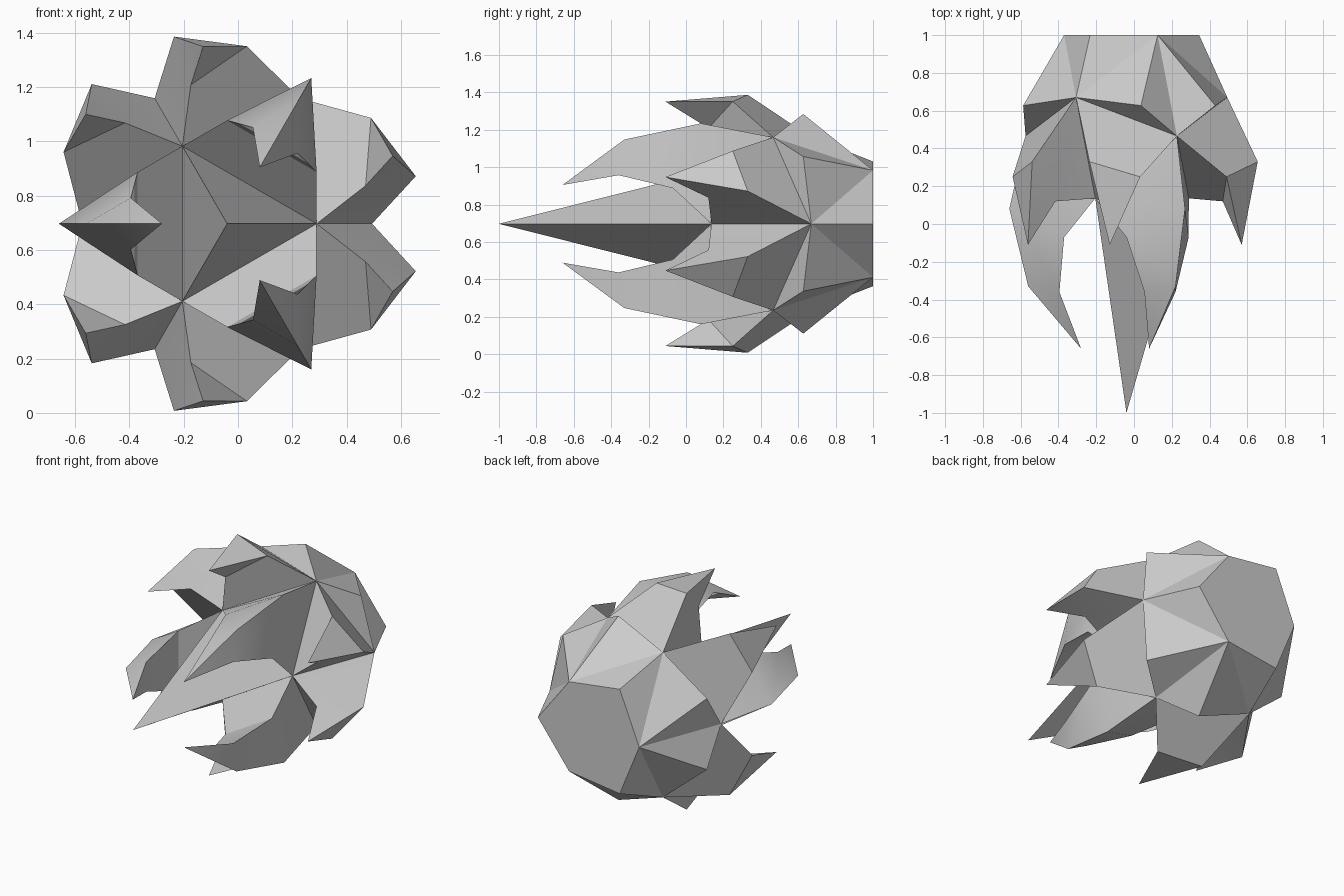
import bpy, bmesh
from math import radians, sin, cos
from mathutils import Matrix, Vector

if "Cube" in bpy.data.objects:
    bpy.data.objects.remove(bpy.data.objects["Cube"])

grey = bpy.data.materials.new("plain_grey")
grey.use_nodes = True
grey.diffuse_color = (0.6, 0.6, 0.6, 1)
grey.node_tree.nodes["Principled BSDF"].inputs["Base Color"].default_value = (0.6, 0.6, 0.6, 1)

AXIS = Matrix.Translation((-0.04, 0, 0.697))


def ring(radius, y, degrees):
    """Point on a ring round the front-to-back axis."""
    a = radians(degrees)
    return Vector((radius * cos(a), y, radius * sin(a)))


# The four rings of corners of a twenty-sided core
def front(deg): return ring(0.33, 0.136, deg)
def mid(deg): return ring(0.534, 0.466, deg)
def rear(deg): return ring(0.534, 0.67, deg)
def back(deg): return ring(0.33, 1.0, deg)


def spikes(name, base, sections, tip, turns=3, mirrored=False):
    """Loft a triangle through sections to a tip, repeated round the axis."""
    bm = bmesh.new()
    flips = (1, -1) if mirrored else (1,)
    for k in range(turns):
        for flip in flips:
            m = AXIS @ Matrix.Rotation(radians(120 * k), 4, 'Y') @ Matrix.Diagonal((1, 1, flip, 1))
            loops = [[bm.verts.new(m @ Vector(p)) for p in loop] for loop in [base] + sections]
            point = bm.verts.new(m @ Vector(tip))
            for low, high in zip(loops, loops[1:]):
                for i in range(3):
                    j = (i + 1) % 3
                    bm.faces.new((low[i], low[j], high[j], high[i]))
            for i in range(3):
                bm.faces.new((loops[-1][i], loops[-1][(i + 1) % 3], point))
            # close the base to orient the normals, then open it again
            cap = bm.faces.new(loops[0])
            bmesh.ops.recalc_face_normals(bm, faces=[f for f in bm.faces if f.is_valid])
            bmesh.ops.delete(bm, geom=[cap], context='FACES_ONLY')
    return finish(name, bm)


def finish(name, bm):
    bmesh.ops.remove_doubles(bm, verts=bm.verts[:], dist=0.0005)
    mesh = bpy.data.meshes.new(name)
    bm.to_mesh(mesh)
    bm.free()
    mesh.materials.append(grey)
    obj = bpy.data.objects.new(name, mesh)
    bpy.context.collection.objects.link(obj)
    return obj


parts = []

# Long straight spike on the front
parts.append(spikes("front_spike", [front(0), front(120), front(240)], [], (0, -1, 0), turns=1))

# Three long claws curving inwards round the spike
parts.append(spikes("long_claws", [front(120), front(240), mid(180)],
                    [[(-0.33, -0.07, 0.19), (-0.33, -0.07, -0.19), (-0.62, 0.08, 0)],
                     [(-0.355, -0.36, 0.095), (-0.355, -0.36, -0.095), (-0.52, -0.33, 0)]],
                    (-0.24, -0.66, 0)))

# Three mirrored pairs of short side claws
parts.append(spikes("side_claws", [front(0), mid(60), rear(0)],
                    [[(0.51, 0.12, 0.14), (0.53, 0.25, 0.39), (0.695, 0.33, 0.175)]],
                    (0.61, -0.11, 0.25), mirrored=True))

# Low leaning points behind the claws
parts.append(spikes("rear_points", [mid(60), rear(0), back(60)], [],
                    (0.47, 0.627, 0.36), mirrored=True))

# Low pyramids whose backs lie flush with the back plate
parts.append(spikes("back_points", [rear(0), back(60), back(300)], [], (0.385, 1, 0)))

# Flat back plate
plate = bmesh.new()
plate.faces.new([plate.verts.new(AXIS @ back(d)) for d in (60, 300, 180)])
for f in plate.faces:
    f.normal_update()
    if f.normal.y < 0:
        f.normal_flip()
parts.append(finish("back_plate", plate))

# Smooth the shallow folds and keep the ridges sharp
bpy.ops.object.select_all(action='DESELECT')
for part in parts:
    part.select_set(True)
bpy.context.view_layer.objects.active = parts[0]
bpy.ops.object.shade_smooth_by_angle(angle=radians(30))
